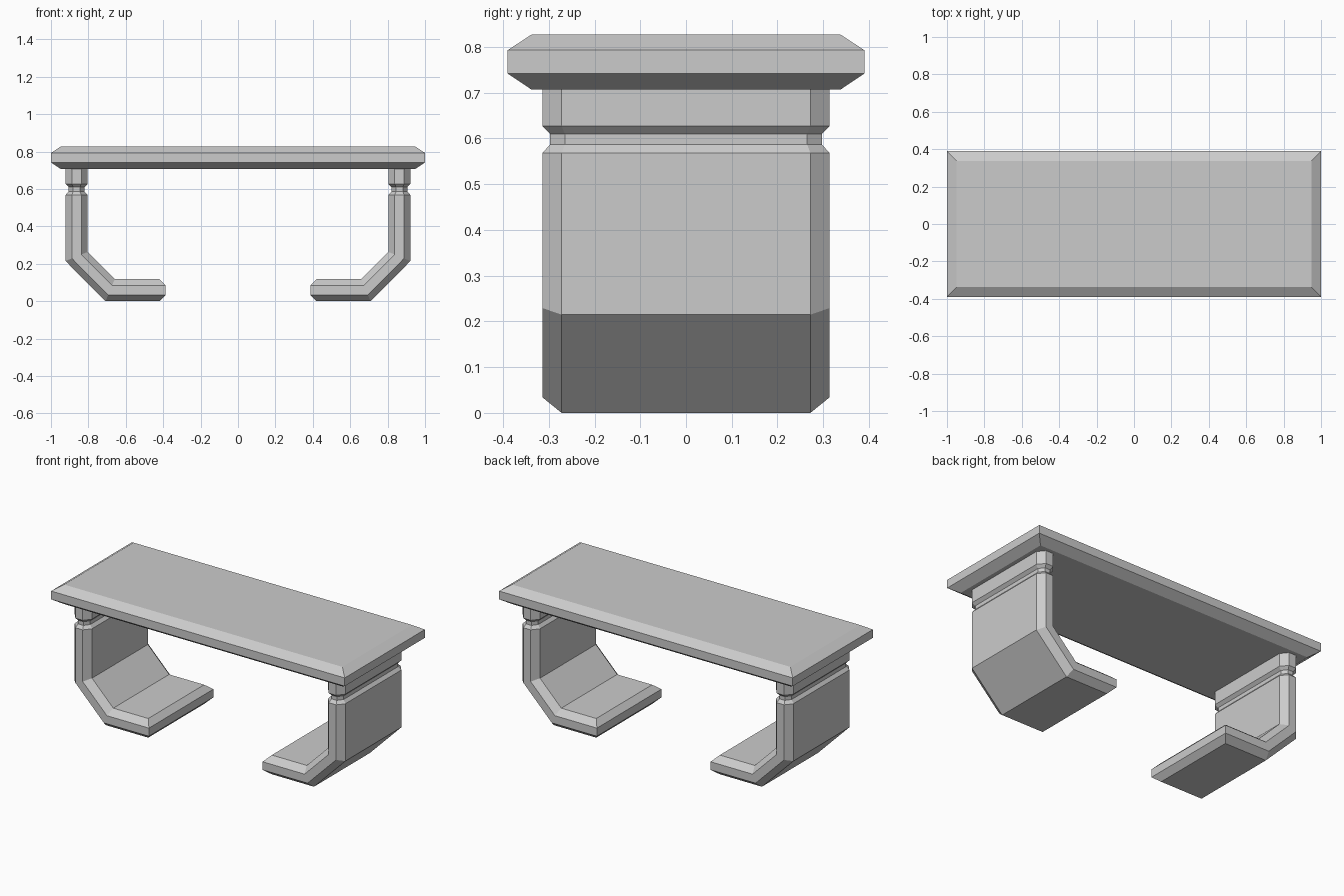
import bpy, bmesh, math

if "Cube" in bpy.data.objects:
    bpy.data.objects.remove(bpy.data.objects["Cube"])


def make_object(name, rings, cap_start, cap_end):
    """Skin a list of equal-length point rings and close both ends."""
    bm = bmesh.new()
    loops = [[bm.verts.new(p) for p in ring] for ring in rings]
    n = len(loops[0])
    for a, b in zip(loops, loops[1:]):
        for i in range(n):
            j = (i + 1) % n
            bm.faces.new((a[i], a[j], b[j], b[i]))
    for loop, caps in ((loops[0], cap_start), (loops[-1], cap_end)):
        for cap in caps:
            bm.faces.new([loop[i] for i in cap])
    bmesh.ops.recalc_face_normals(bm, faces=bm.faces)
    mesh = bpy.data.meshes.new(name)
    bm.to_mesh(mesh)
    bm.free()
    obj = bpy.data.objects.new(name, mesh)
    bpy.context.collection.objects.link(obj)
    return obj


# Tabletop: slab with chamfered upper and lower rims
def rect(inset, z):
    x, y = 1.0 - inset, 0.39 - inset
    return [(-x, -y, z), (x, -y, z), (x, y, z), (-x, y, z)]


make_object("tabletop",
            [rect(0.052, 0.707), rect(0, 0.742), rect(0, 0.793), rect(0.052, 0.827)],
            [range(4)], [range(4)])

# Leg: wide octagonal section swept down, round a 45 degree bend and into a foot
OUTER_X, BEND_Z, BEND_X, TIP_X = 0.922, 0.215, 0.708, 0.387
THICK, CHAMFER = 0.118, 0.034
WIDE, NARROW = 0.314, 0.272
T = math.tan(math.radians(22.5))


def section(place, inset=0.0):
    """Octagon ring; place(depth, is_side) gives the x, z of each corner."""
    s = inset * T
    ds = (inset, CHAMFER + s, THICK - CHAMFER - s, THICK - inset)
    w, n = WIDE - inset, NARROW - s
    corners = [(0, -n), (0, n), (1, w), (2, w), (3, n), (3, -n), (2, -w), (1, -w)]
    ring = []
    for k, y in corners:
        x, z = place(ds[k], k in (1, 2))
        ring.append((x, y, z))
    return ring


# Upright with a groove near the top
rings = [section(lambda d, side, z=z: (OUTER_X - d, z), inset)
         for z, inset in ((0.707, 0), (0.627, 0), (0.610, 0.017),
                          (0.587, 0.017), (0.568, 0))]
# Two mitred bends, then the foot tip with chamfered top and bottom edges
rings.append(section(lambda d, side: (OUTER_X - d, BEND_Z + d * T)))
rings.append(section(lambda d, side: (BEND_X - d * T, d)))
rings.append(section(lambda d, side: (TIP_X if side else TIP_X + CHAMFER, d)))

legs = make_object("legs", rings, [range(8)],
                   [(0, 1, 2, 7), (2, 3, 6, 7), (3, 4, 5, 6)])
mirror = legs.modifiers.new("mirror", 'MIRROR')
mirror.use_axis[0] = True
mirror.use_mirror_merge = False
